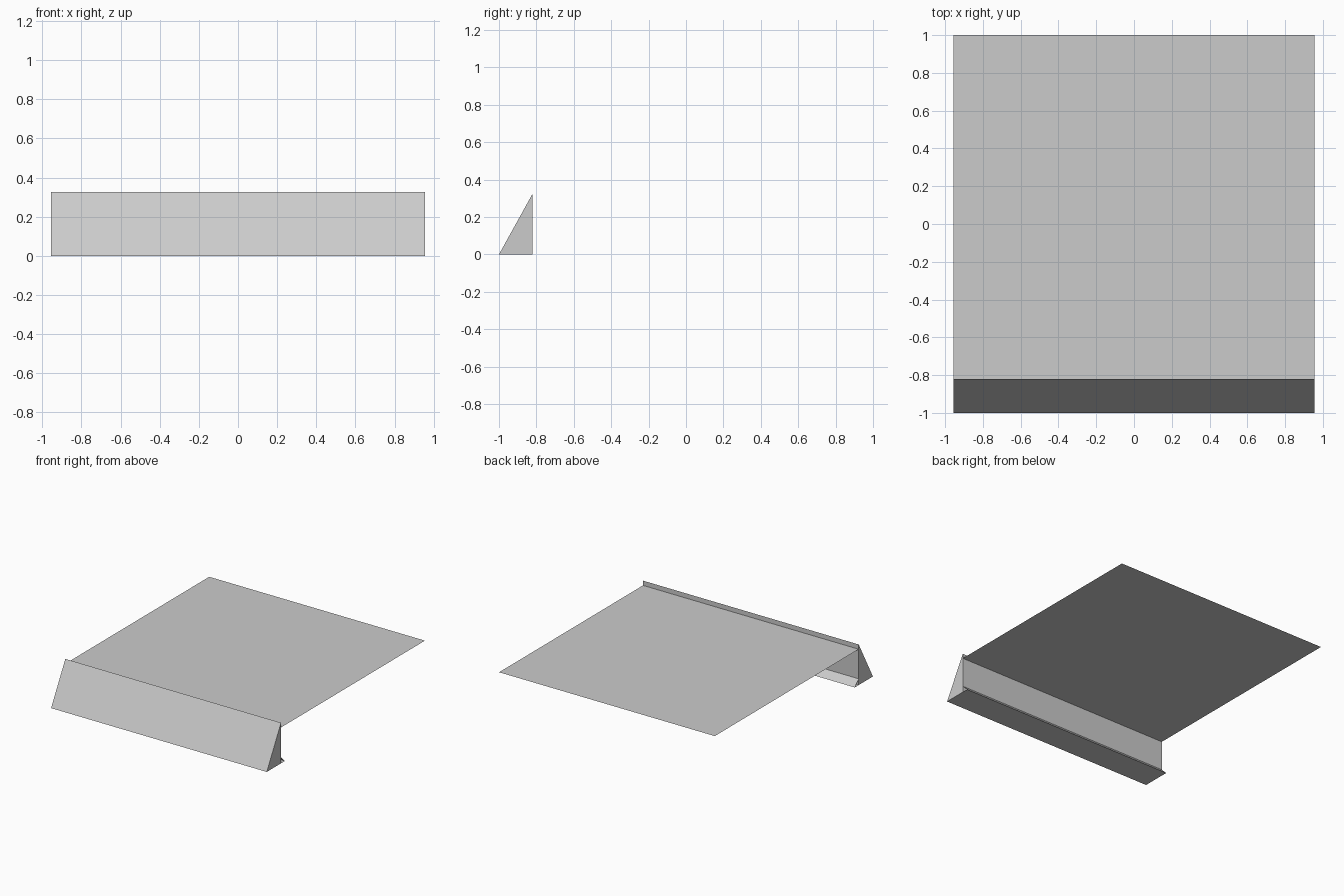
import bpy

cube = bpy.data.objects.get("Cube")
if cube:
    bpy.data.objects.remove(cube, do_unlink=True)

# Single plain grey finish
grey = bpy.data.materials.new("light_grey")
grey.use_nodes = True
colour = (0.6, 0.6, 0.6, 1)
grey.diffuse_color = colour
grey.node_tree.nodes["Principled BSDF"].inputs["Base Color"].default_value = colour

HALF = 0.955              # half width of every part
FRONT, WALL, LIP, BACK = -1.0, -0.82, -0.77, 1.0
TOP, DECK = 0.325, 0.287


def extrude(name, profile, closed=False):
    """Sweep a (y, z) profile across the width; closed profiles get end caps."""
    n = len(profile)
    verts = [(x, y, z) for x in (-HALF, HALF) for y, z in profile]
    faces = [(i, (i + 1) % n, n + (i + 1) % n, n + i)
             for i in range(n if closed else n - 1)]
    if closed:
        faces += [tuple(reversed(range(n))), tuple(range(n, 2 * n))]
    mesh = bpy.data.meshes.new(name)
    mesh.from_pydata(verts, [], faces)
    mesh.materials.append(grey)
    obj = bpy.data.objects.new(name, mesh)
    bpy.context.collection.objects.link(obj)
    return obj


# Wedge-shaped kerb with a sloping front and upright back
extrude("front_wedge", [(FRONT, 0), (WALL, 0), (WALL, TOP)], closed=True)

# Flat sheet running back from just below the wedge's ridge
extrude("deck_sheet", [(BACK, DECK), (WALL, DECK)])

# Thin lip behind the wedge, folded back up to the wall
extrude("base_lip", [(WALL, 0), (LIP, 0), (WALL, 0.05)])
